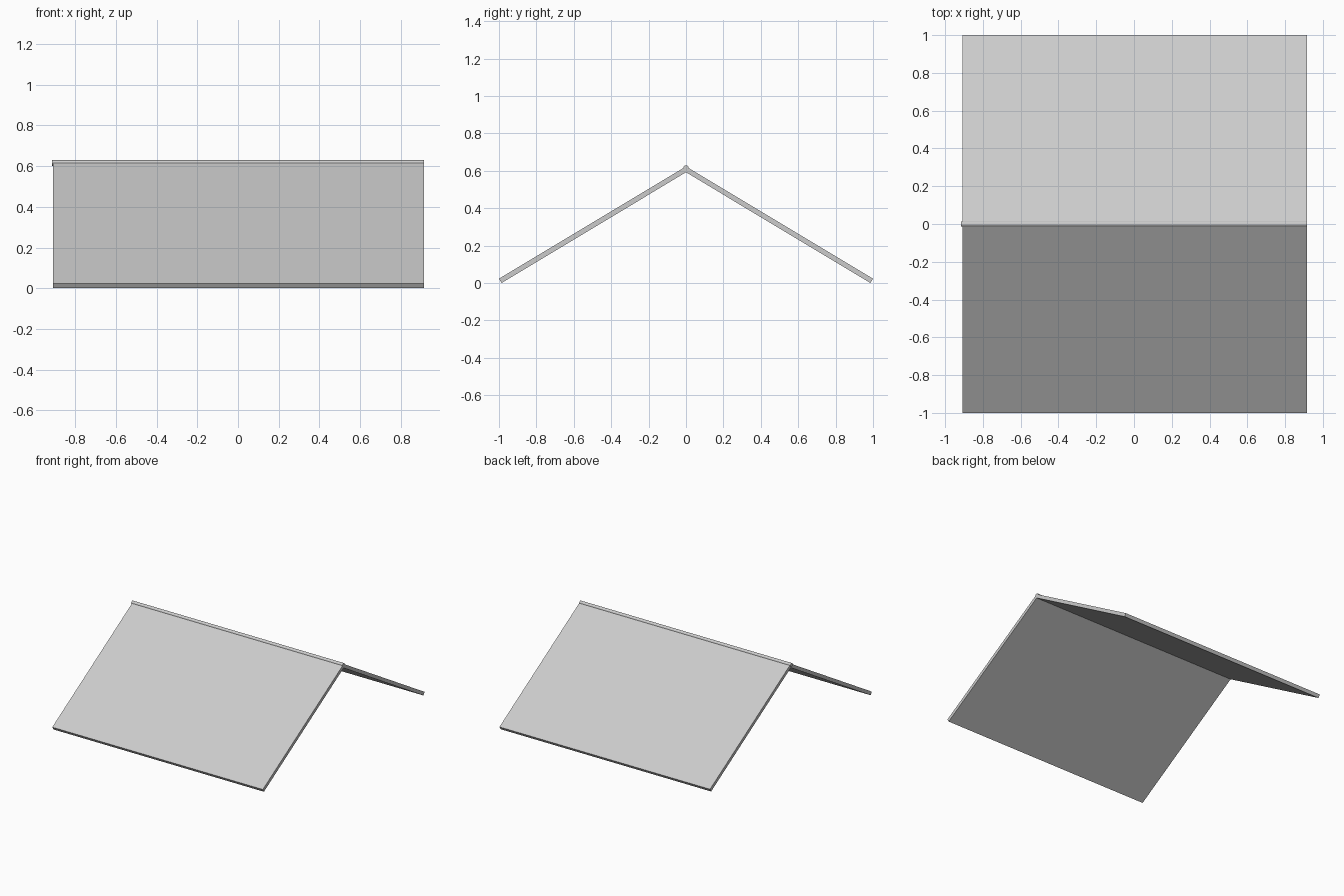
import bpy, bmesh, math

if "Cube" in bpy.data.objects:
    bpy.data.objects.remove(bpy.data.objects["Cube"])

X0, X1 = -0.908, 0.915      # slab ends
RIDGE_R = 0.014


def extrude_x(name, profile, x0, x1):
    """Prism along x from a (y, z) profile."""
    bm = bmesh.new()
    face = bm.faces.new([bm.verts.new((x0, y, z)) for y, z in profile])
    ext = bmesh.ops.extrude_face_region(bm, geom=[face])
    moved = [v for v in ext["geom"] if isinstance(v, bmesh.types.BMVert)]
    bmesh.ops.translate(bm, verts=moved, vec=(x1 - x0, 0, 0))
    bmesh.ops.recalc_face_normals(bm, faces=bm.faces)
    mesh = bpy.data.meshes.new(name)
    bm.to_mesh(mesh)
    bm.free()
    ob = bpy.data.objects.new(name, mesh)
    bpy.context.collection.objects.link(ob)
    return ob


# Two sloping roof panels with square-cut eaves, meeting at the ridge
for name, s in (("front_roof_panel", -1), ("back_roof_panel", 1)):
    extrude_x(name, [(s * 1.0, 0.023), (0, 0.623), (0, 0.592), (s * 0.986, 0)], X0, X1)

# Round ridge pole, slightly proud of the panels at the left end
bpy.ops.mesh.primitive_cylinder_add(vertices=16, radius=RIDGE_R, depth=1.83,
                                    location=(0, 0, 0.615),
                                    rotation=(0, math.pi / 2, 0))
ridge = bpy.context.object
ridge.name = "ridge_pole"
bpy.ops.object.shade_smooth_by_angle(angle=math.radians(40))
